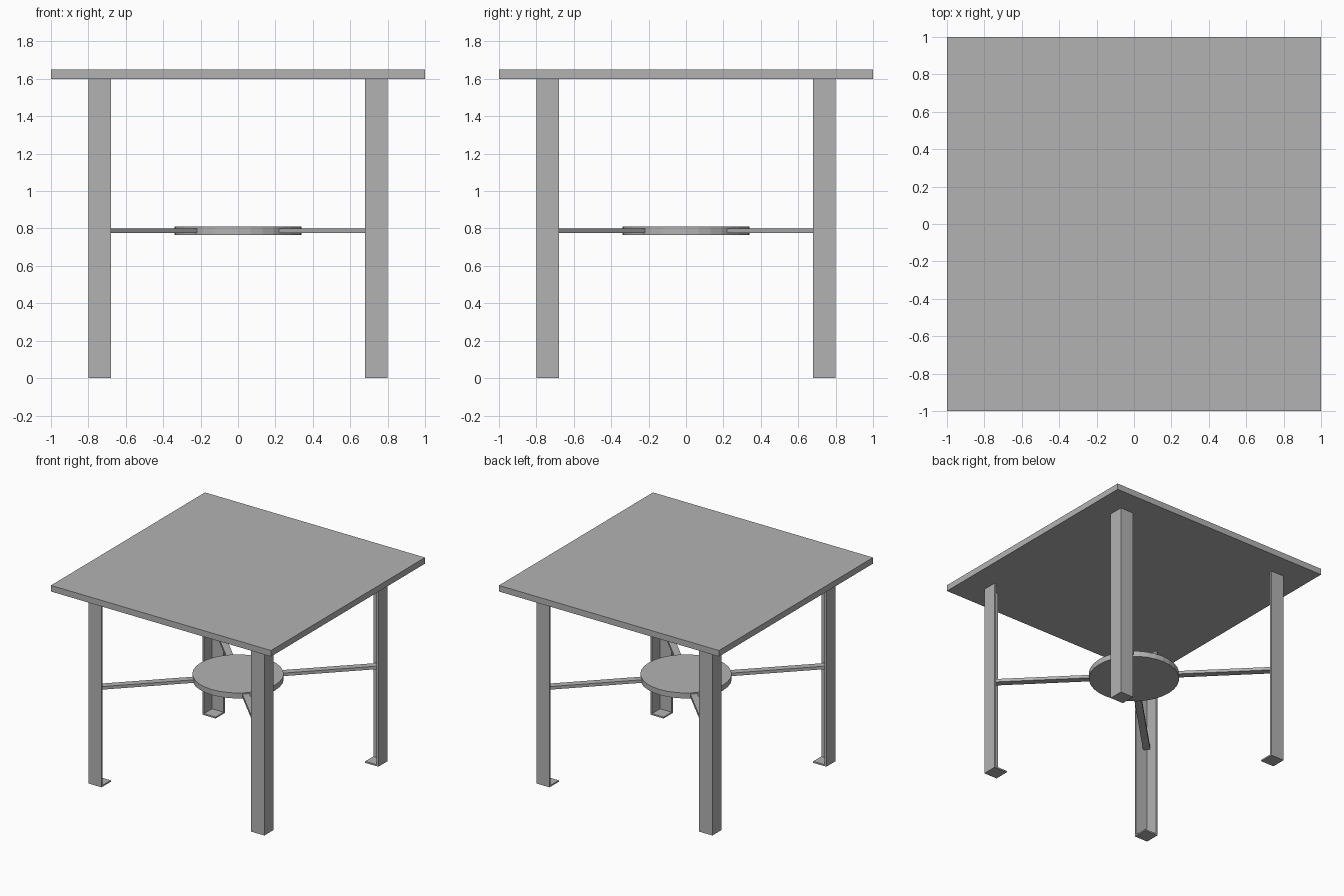
import bpy, bmesh, math
from mathutils import Matrix, Vector

cube = bpy.data.objects.get("Cube")
if cube:
    bpy.data.objects.remove(cube, do_unlink=True)

GREY = (0.45, 0.45, 0.45, 1)
mat = bpy.data.materials.new("plain grey")
mat.use_nodes = True
mat.diffuse_color = GREY
mat.node_tree.nodes["Principled BSDF"].inputs["Base Color"].default_value = GREY


def finish(name, bm):
    bmesh.ops.recalc_face_normals(bm, faces=bm.faces)
    mesh = bpy.data.meshes.new(name)
    bm.to_mesh(mesh)
    bm.free()
    mesh.materials.append(mat)
    obj = bpy.data.objects.new(name, mesh)
    bpy.context.collection.objects.link(obj)
    return obj


def prism(name, outline, z0, z1, turn=0):
    """Extrude a flat outline from z0 to z1, turned about the z axis."""
    bm = bmesh.new()
    base = bm.faces.new([bm.verts.new((x, y, z0)) for x, y in outline])
    top = bmesh.ops.extrude_face_region(bm, geom=[base])["geom"]
    verts = [v for v in top if isinstance(v, bmesh.types.BMVert)]
    bmesh.ops.translate(bm, verts=verts, vec=Vector((0, 0, z1 - z0)))
    bm.transform(Matrix.Rotation(turn, 4, "Z"))
    return finish(name, bm)


def rect(x0, x1, y0, y1):
    return [(x0, y0), (x1, y0), (x1, y1), (x0, y1)]


# Square table top
prism("table_top", rect(-1, 1, -1, 1), 1.6, 1.65)

# Round hub below the top
SIDES = 32
hub = [(0.34 * math.cos(a), 0.34 * math.sin(a))
       for a in (math.tau * i / SIDES for i in range(SIDES))]
prism("hub_disc", hub, 0.765, 0.81)

# Angle-section legs, foot plates and diagonal braces
OUT, IN, WALL = 0.8, 0.68, 0.015
INNER = OUT - WALL
angle_section = [(OUT, OUT), (IN, OUT), (IN, INNER), (INNER, INNER),
                 (INNER, IN), (OUT, IN)]
corners = ["back_left", "back_right", "front_right", "front_left"]
for i, corner in enumerate(corners):
    turn = i * math.pi / 2
    prism("leg_" + corner, angle_section, 0, 1.6, turn)
    prism("foot_plate_" + corner, rect(IN, INNER, IN, INNER), 0, 0.012, turn)
    prism("brace_" + corner, rect(0.3, 1.09, -0.027, 0.027), 0.775, 0.8,
          turn + math.pi / 4)
